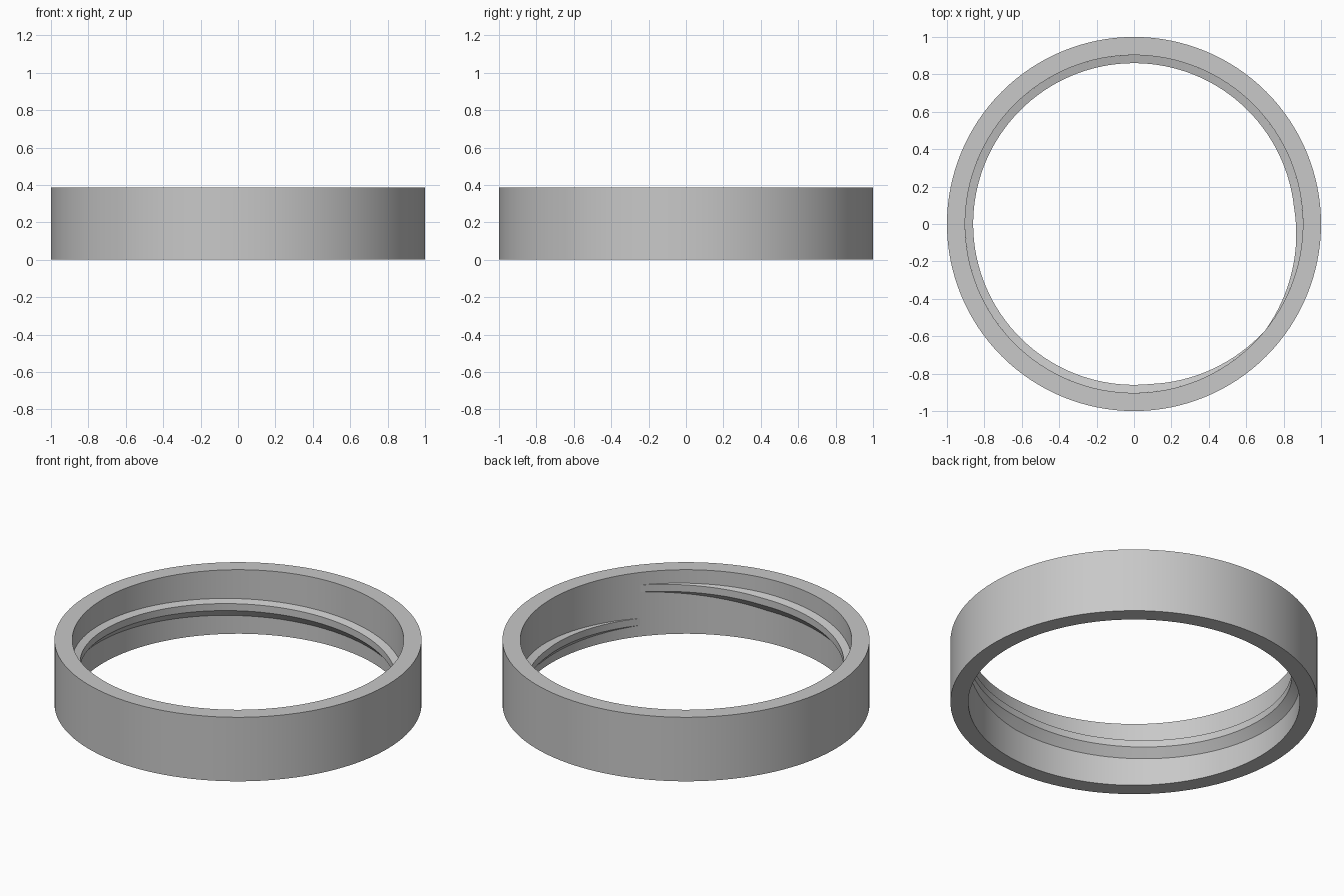
import bpy, bmesh
from math import sin, cos, pi, radians

if "Cube" in bpy.data.objects:
    bpy.data.objects.remove(bpy.data.objects["Cube"])

SEGMENTS = 128
OUTER, BORE, CREST, HEIGHT = 1.0, 0.903, 0.86, 0.385
PITCH = 0.2            # rise over one turn
TAPER = 1 / 8          # share of the turn used to fade each thread end
START = radians(-45)

grey = bpy.data.materials.new("plain grey")
grey.use_nodes = True
grey.diffuse_color = (0.58, 0.58, 0.58, 1)
grey.node_tree.nodes["Principled BSDF"].inputs["Base Color"].default_value = grey.diffuse_color


def sweep(name, sections, closed_path, closed_section):
    """Bridge successive (radius, angle, z) sections into a smooth-shaded skin."""
    bm = bmesh.new()
    rows = [[bm.verts.new((r * cos(a), r * sin(a), z)) for r, a, z in s] for s in sections]
    pairs = list(zip(rows, rows[1:]))
    if closed_path:
        pairs.append((rows[-1], rows[0]))
    count = len(rows[0])
    for p, q in pairs:
        for i in range(count if closed_section else count - 1):
            j = (i + 1) % count
            bm.faces.new((p[i], q[i], q[j], p[j]))
    mesh = bpy.data.meshes.new(name)
    bm.to_mesh(mesh)
    bm.free()
    mesh.materials.append(grey)
    obj = bpy.data.objects.new(name, mesh)
    bpy.context.collection.objects.link(obj)
    bpy.ops.object.select_all(action="DESELECT")
    obj.select_set(True)
    bpy.context.view_layer.objects.active = obj
    bpy.ops.object.shade_smooth_by_angle(angle=radians(12))
    return obj


# Plain collar: rectangular section around the axis
collar = [(OUTER, 0), (OUTER, HEIGHT), (BORE, HEIGHT), (BORE, 0)]
angles = [START + 2 * pi * i / SEGMENTS for i in range(SEGMENTS)]
sweep("collar_ring", [[(r, a, z) for r, z in collar] for a in angles], True, True)

# Inner thread: one rising turn that sinks into the bore at both ends
sections = []
for i in range(SEGMENTS + 1):
    t = i / SEGMENTS
    a = START + 2 * pi * t + radians(6)
    depth = min(1, t / TAPER, (1 - t) / TAPER)
    mid = 0.188 + PITCH * (t - 0.5)
    crest = BORE - (BORE - CREST) * depth
    top, bottom = mid + 0.021, mid - 0.021
    sections.append([(BORE, a, top + 0.011 * depth), (crest, a, top),
                     (crest, a, bottom), (BORE, a, bottom - 0.049 * depth)])
thread = sweep("inner_thread", sections, False, False)

# Point all faces outward: the thread skin must face the axis
for obj in (bpy.data.objects["collar_ring"], thread):
    bm = bmesh.new()
    bm.from_mesh(obj.data)
    if obj is thread:
        face = max(bm.faces, key=lambda f: f.calc_area())
        centre = face.calc_center_median()
        if face.normal.x * centre.x + face.normal.y * centre.y > 0:
            bmesh.ops.reverse_faces(bm, faces=bm.faces)
    else:
        bmesh.ops.recalc_face_normals(bm, faces=bm.faces)
    bm.to_mesh(obj.data)
    bm.free()
